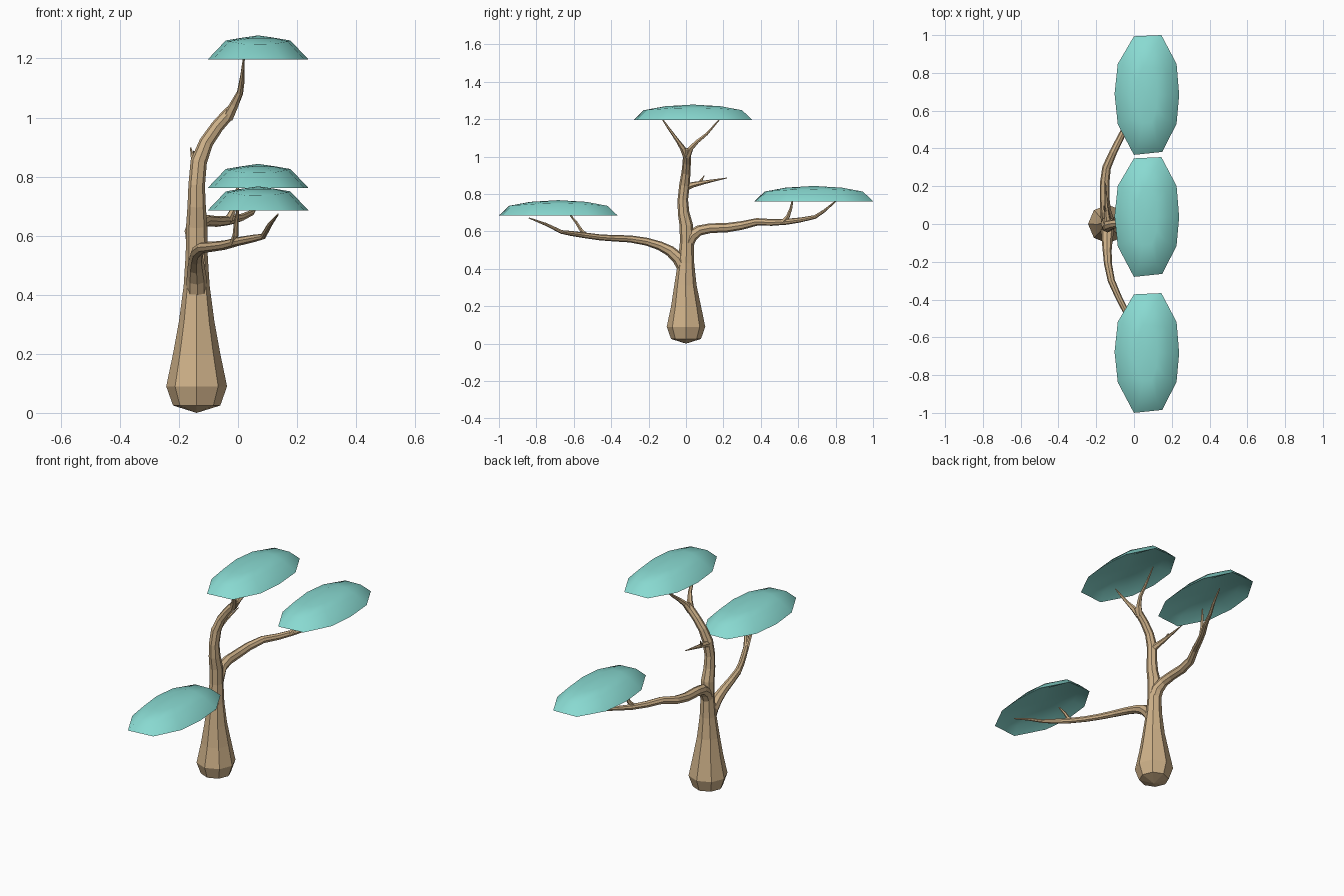
import bpy, bmesh, math
from mathutils import Vector


def material(name, rgb):
    m = bpy.data.materials.new(name)
    m.diffuse_color = (*rgb, 1)
    return m


bark = material("bark", (0.62, 0.44, 0.25))
leaf = material("leaf", (0.25, 0.70, 0.64))


def add_object(name, bm, mat, smooth=False):
    bmesh.ops.recalc_face_normals(bm, faces=bm.faces[:])
    for f in bm.faces:
        f.smooth = smooth
    me = bpy.data.meshes.new(name)
    bm.to_mesh(me)
    bm.free()
    me.materials.append(mat)
    ob = bpy.data.objects.new(name, me)
    bpy.context.collection.objects.link(ob)


def bridge(bm, a, b):
    n = len(a)
    for i in range(n):
        bm.faces.new((a[i], a[(i + 1) % n], b[(i + 1) % n], b[i]))


def fan(bm, ring, co):
    tip = bm.verts.new(co)
    for i in range(len(ring)):
        bm.faces.new((ring[i], ring[(i + 1) % len(ring)], tip))


def limb(name, path, sides=8):
    """Tapered faceted tube through (x, y, z, radius) points."""
    bm = bmesh.new()
    pts = [Vector(p[:3]) for p in path]
    rings, u, last = [], None, None
    for i, p in enumerate(pts):
        t = (pts[min(i + 1, len(pts) - 1)] - pts[max(i - 1, 0)]).normalized()
        if u is None:
            u = t.orthogonal().normalized()
            if abs(t.z) > 0.9:
                u = Vector((1, 0, 0))
        else:
            u = last.rotation_difference(t) @ u
        u = (u - t * u.dot(t)).normalized()
        v, last = t.cross(u), t
        rings.append([bm.verts.new(p + path[i][3] * (u * math.cos(a) + v * math.sin(a)))
                      for a in (2 * math.pi * k / sides for k in range(sides))])
    for a, b in zip(rings, rings[1:]):
        bridge(bm, a, b)
    end = 0.025 if name == "trunk" else 0
    fan(bm, rings[0], pts[0] - Vector((0, 0, end)))
    fan(bm, rings[-1], pts[-1])
    add_object(name, bm, bark)


# Trunk with bulbous foot, leaning over at the top
limb("trunk", [(-.14, 0, .025, .08), (-.14, 0, .09, .103), (-.14, 0, .2, .08),
               (-.14, -.003, .31, .06), (-.14, 0, .43, .044), (-.14, .004, .54, .037),
               (-.14, .002, .63, .036), (-.14, -.013, .7, .031), (-.14, -.017, .77, .028),
               (-.133, -.008, .85, .028), (-.108, 0, .915, .024),
               (-.07, .004, .97, .022), (-.03, .005, 1.015, .021), (-.012, .005, 1.04, .012)])

# Fork under the top canopy
limb("top_fork_front", [(-.035, .003, 1.0, .019), (-.012, -.018, 1.045, .015),
                        (.006, -.045, 1.085, .010), (.014, -.085, 1.14, .007), (.02, -.13, 1.205, .003)], 6)
limb("top_fork_back", [(-.035, .006, 1.0, .019), (-.012, .026, 1.045, .015),
                       (.006, .06, 1.08, .011), (.014, .11, 1.12, .008), (.02, .185, 1.205, .003)], 6)

# Short bare twig
limb("bare_twig", [(-.135, -.01, .835, .022), (-.143, .04, .85, .015),
                   (-.148, .10, .863, .010), (-.15, .22, .886, .002)], 6)
limb("bare_twig_spur", [(-.147, .065, .855, .009), (-.155, .08, .87, .007), (-.16, .097, .898, .002)], 6)

# Front (-y) branch
limb("front_branch", [(-.14, -.005, .39, .034), (-.14, -.04, .455, .034), (-.142, -.085, .495, .029),
                      (-.142, -.14, .523, .024), (-.138, -.21, .545, .021), (-.12, -.3, .56, .019),
                      (-.085, -.38, .563, .017), (-.045, -.46, .568, .016), (0, -.55, .58, .015),
                      (.05, -.62, .59, .013), (.085, -.665, .597, .010),
                      (.108, -.75, .638, .008), (.135, -.84, .672, .003)])
limb("front_branch_twig", [(-.015, -.53, .577, .012), (-.008, -.56, .605, .010),
                           (-.006, -.585, .645, .008), (0, -.625, .695, .004)], 6)

# Back (+y) branch
limb("back_branch", [(-.14, .0, .52, .036), (-.142, .028, .575, .034), (-.15, .07, .605, .028),
                     (-.155, .13, .617, .026), (-.155, .22, .62, .025), (-.145, .3, .632, .023),
                     (-.11, .38, .651, .020), (-.07, .46, .648, .018), (-.03, .54, .652, .016),
                     (.01, .61, .661, .013), (.045, .69, .677, .010),
                     (.065, .74, .71, .008), (.08, .81, .77, .003)])
limb("back_branch_twig", [(-.035, .52, .65, .014), (-.02, .545, .68, .011),
                          (-.008, .56, .72, .008), (0, .572, .775, .004)], 6)


# Leaf canopies: ten-sided shallow domes, hollow below
OUTLINE = [(1, 0), (.92, .52), (.45, 1), (-.4, .98), (-.9, .52),
           (-1, .02), (-.9, -.49), (-.4, -1), (.48, -.95), (.92, -.48)]


def canopy(name, y, z):
    bm = bmesh.new()
    h = .082

    def ring(sx, sy, zx, zy):
        # zx, zy: height on the short and the long axis
        return [bm.verts.new((.068 + .171 * sx * a, y + .317 * sy * b,
                              z + h * (zx + (zy - zx) * b * b))) for a, b in OUTLINE]

    rim = ring(1, 1, 0, 0)
    outer = ring(.64, .83, .79, .63)
    upper = ring(.33, .47, .9, .89)
    inner = ring(.64, .83, .32, .38)
    bridge(bm, rim, outer)
    bridge(bm, outer, upper)
    fan(bm, upper, (.068, y, z + h))
    bridge(bm, inner, rim)
    fan(bm, inner, (.068, y, z + h * .55))
    add_object(name, bm, leaf, True)
    ob = bpy.data.objects[name]
    bpy.context.view_layer.objects.active = ob
    ob.select_set(True)
    bpy.ops.object.shade_smooth_by_angle(angle=math.radians(50))
    ob.select_set(False)


canopy("top_canopy", .037, 1.196)
canopy("back_canopy", .683, .761)
canopy("front_canopy", -.683, .685)
